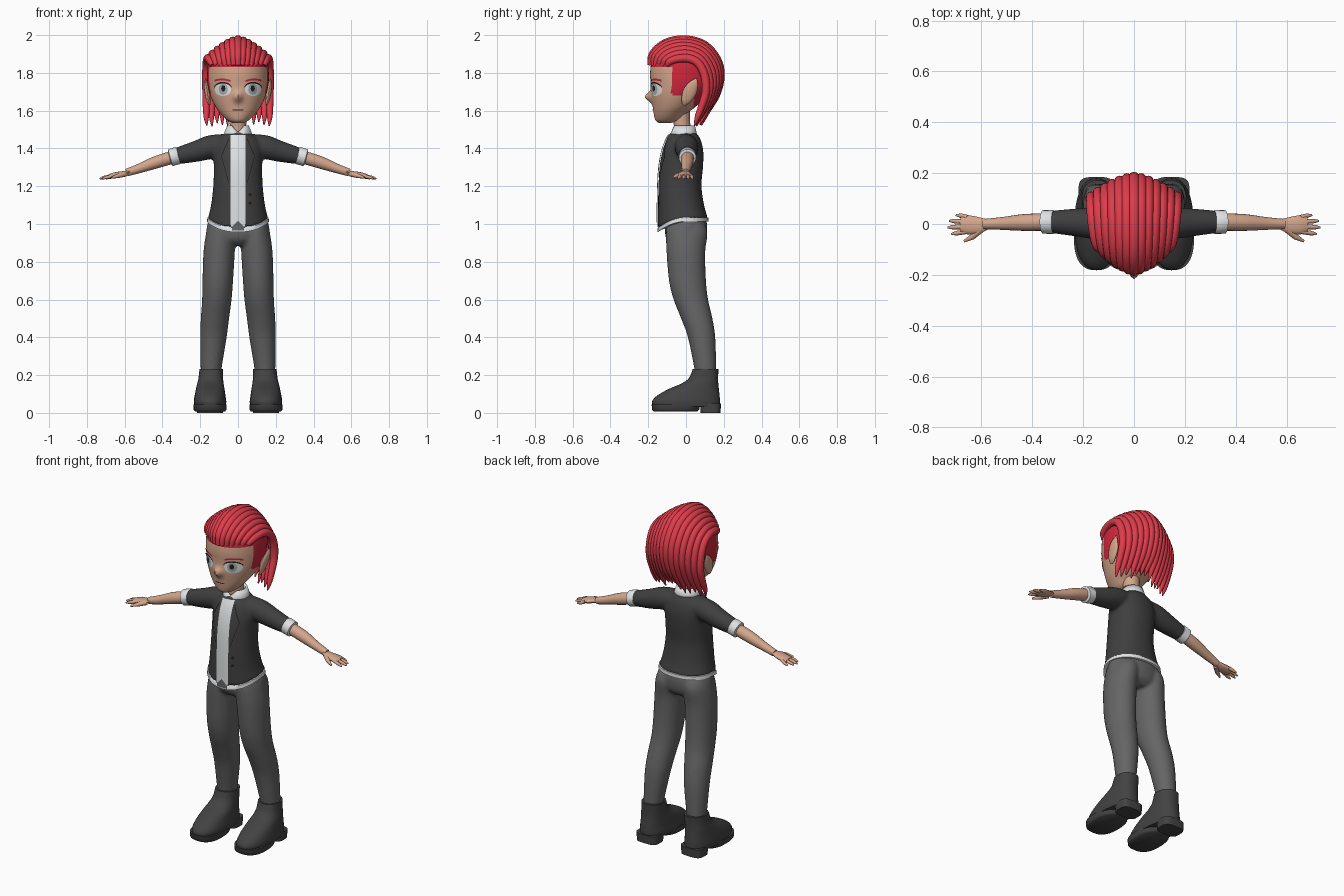
import bpy, bmesh, random
from math import sin, cos, pi, exp, radians, sqrt
from mathutils import Vector

random.seed(4)
cube = bpy.data.objects.get("Cube")
if cube:
    bpy.data.objects.remove(cube)


def paint(name, r, g, b):
    m = bpy.data.materials.new(name)
    m.use_nodes = True
    m.diffuse_color = (r, g, b, 1)
    m.node_tree.nodes["Principled BSDF"].inputs["Base Color"].default_value = (r, g, b, 1)
    return m


SKIN = paint("skin", .66, .38, .26)
HAIR = paint("hair red", .74, .045, .07)
SCALP = paint("scalp red", .62, .02, .045)
VEST = paint("vest charcoal", .05, .05, .05)
GREY = paint("trouser grey", .13, .13, .13)
SHOE = paint("shoe charcoal", .055, .055, .055)
WHITE = paint("shirt white", .74, .76, .77)
EYE = paint("eye white", .85, .85, .85)
IRIS = paint("iris grey", .4, .43, .45)
DARK = paint("dark line", .015, .012, .012)


def spline(pts, n):
    """Smooth curve of n steps through tuples of any length."""
    out = []
    last = len(pts) - 1
    for k in range(n + 1):
        s = k / n * last
        i = min(int(s), last - 1)
        t = s - i
        quad = [pts[min(max(j, 0), last)] for j in (i - 1, i, i + 1, i + 2)]
        out.append(tuple(.5 * (2 * b + (c - a) * t + (2 * a - 5 * b + 4 * c - d) * t * t
                               + (3 * b - a - 3 * c + d) * t ** 3) for a, b, c, d in zip(*quad)))
    return out


def ovals(rings, side=1, p=2, n=40):
    """Level outlines from (height, centre x, half width, front y, back y)."""
    def bend(v):
        return (1 if v > 0 else -1) * abs(v) ** (2 / p)
    return [[Vector((side * cx + hx * bend(cos(2 * pi * k / n)),
                     (f + b) / 2 + (b - f) / 2 * bend(sin(2 * pi * k / n)), z))
             for k in range(n)] for z, cx, hx, f, b in rings]


def tube(pts, axis, flat=1, n=12):
    """Round sections along (x, y, z, radius) points."""
    axis = Vector(axis)
    pos = [Vector(p[:3]) for p in pts]
    out = []
    for i, p in enumerate(pos):
        t = (pos[min(i + 1, len(pos) - 1)] - pos[max(i - 1, 0)]).normalized()
        a = (axis - t * axis.dot(t)).normalized()
        b = t.cross(a) * flat
        out.append([p + (a * cos(2 * pi * k / n) + b * sin(2 * pi * k / n)) * pts[i][3]
                    for k in range(n)])
    return out


def finish(name, bm, mat):
    me = bpy.data.meshes.new(name)
    bm.to_mesh(me)
    bm.free()
    me.materials.append(mat)
    me.shade_smooth()
    me.set_sharp_from_angle(angle=radians(50))
    ob = bpy.data.objects.new(name, me)
    bpy.context.collection.objects.link(ob)
    return ob


def loft(name, mat, *shapes, cap=True, warp=None, blend=False):
    bm = bmesh.new()
    for rings in shapes:
        vs = [[bm.verts.new(warp(p) if warp else p) for p in ring] for ring in rings]
        for lo, hi in zip(vs, vs[1:]):
            for k in range(len(lo)):
                j = (k + 1) % len(lo)
                bm.faces.new((lo[k], lo[j], hi[j], hi[k]))
        if cap:
            bm.faces.new(vs[0])
            bm.faces.new(vs[-1])
    bmesh.ops.recalc_face_normals(bm, faces=bm.faces)
    ob = finish(name, bm, mat)
    if blend:
        rm = ob.modifiers.new("merge", 'REMESH')
        rm.mode, rm.voxel_size, rm.use_smooth_shade = 'VOXEL', .009, True
        sm = ob.modifiers.new("soften", 'SMOOTH')
        sm.factor, sm.iterations = .5, 5
    return ob


def front(rings, x, z, p):
    """Front y of a lofted body at x, z."""
    z = min(max(z, rings[0][0]), rings[-1][0])
    for a, b in zip(rings, rings[1:]):
        if z <= b[0]:
            break
    t = (z - a[0]) / (b[0] - a[0])
    hx, f, k = (a[i] + (b[i] - a[i]) * t for i in (2, 3, 4))
    return (f + k) / 2 - (k - f) / 2 * max(0, 1 - abs(x / hx) ** p) ** (1 / p)


def band(name, mat, body, x0, x1, low, high, lift=.003, p=2, n=16):
    """Thin patch hugging the front of a body between two curves."""
    bm = bmesh.new()
    cols = []
    for i in range(n + 1):
        x = x0 + (x1 - x0) * i / n
        zs = [low(x) + (high(x) - low(x)) * j / n for j in range(n + 1)]
        cols.append([bm.verts.new((x, front(body, x, z, p) - lift, z)) for z in zs])
    for a, b in zip(cols, cols[1:]):
        for j in range(n):
            bm.faces.new((a[j], b[j], b[j + 1], a[j + 1]))
    bm.normal_update()
    for f in bm.faces:
        if f.normal.y > 0:
            f.normal_flip()
    return finish(name, bm, mat)


def disc(name, mat, body, cx, cz, rx, rz, lift, p=2):
    def h(x):
        return rz * sqrt(max(0, 1 - ((x - cx) / rx) ** 2)) + .0003
    return band(name, mat, body, cx - rx, cx + rx, lambda x: cz - h(x), lambda x: cz + h(x), lift, p)


# Head with a small nose; the sides and back are coloured as scalp
HEAD = spline([(1.535, 0, .03, -.145, -.08), (1.55, 0, .058, -.162, -.03), (1.58, 0, .088, -.17, 0),
               (1.62, 0, .118, -.176, .05), (1.68, 0, .147, -.185, .12), (1.74, 0, .161, -.187, .155),
               (1.80, 0, .163, -.19, .165), (1.86, 0, .155, -.18, .16), (1.92, 0, .12, -.14, .13),
               (1.96, 0, .06, -.08, .08)], 54)


def nose(v):
    if v.y < -.1:
        v.y -= .034 * exp(-(v.x / .02) ** 2 - ((v.z - 1.672) / .024) ** 2)
    return v


head = loft("head", SKIN, ovals(HEAD, n=72), warp=nose)
head.data.materials.append(SCALP)
for f in head.data.polygons:
    c = f.center
    f.material_index = int(c.z > 1.835 or (c.y > -.075 and c.z > 1.685) or (c.y > .04 and c.z > 1.6))
loft("neck", SKIN, tube([(0, -.02, 1.44, .045), (0, -.02, 1.52, .043), (0, -.03, 1.6, .05)], (1, 0, 0), n=24))

# Face details and ears
for s, tag in ((1, "left"), (-1, "right")):
    disc(tag + "_eye", EYE, HEAD, s * .08, 1.712, .044, .034, .003)
    disc(tag + "_iris", IRIS, HEAD, s * .078, 1.714, .024, .030, .005)
    disc(tag + "_pupil", DARK, HEAD, s * .078, 1.718, .011, .016, .007)

    def lid(x, s=s):
        return 1.712 + .034 * sqrt(max(0, 1 - ((x - s * .08) / .048) ** 2))
    band(tag + "_lash", DARK, HEAD, s * .034, s * .126, lambda x: lid(x) - .002, lambda x: lid(x) + .006, .006)

    def arch(x):
        return 1.765 - 4 * (abs(x) - .085) ** 2
    band(tag + "_eyebrow", SCALP, HEAD, s * .04, s * .125, lambda x: arch(x) - .005, lambda x: arch(x) + .005)
    loft(tag + "_ear", SKIN, tube(spline([(s * .15, -.012, 1.63, .008), (s * .157, 0, 1.655, .026),
                                          (s * .163, .02, 1.70, .036), (s * .17, .04, 1.74, .025),
                                          (s * .172, .055, 1.77, .004)], 16), (0, 1, 0), flat=.4))
band("mouth", DARK, HEAD, -.03, .03, lambda x: 1.602, lambda x: 1.607)

# Hair braids: one middle and one side profile, blended across the head
MIDDLE = [(-.19, 1.84), (-.178, 1.90), (-.11, 1.958), (-.01, 1.977), (.095, 1.95), (.165, 1.87),
          (.184, 1.78), (.16, 1.68), (.12, 1.60), (.09, 1.54)]
SIDE = [(-.10, 1.84), (-.085, 1.86), (-.04, 1.875), (.02, 1.875), (.07, 1.845), (.10, 1.78),
        (.105, 1.70), (.085, 1.63), (.06, 1.57), (.045, 1.53)]
SPREAD = [.135, .145, .155, .162, .166, .168, .168, .168, .168, .165]
COUNT = 13
braids = []
for i in range(COUNT):
    u = 2 * i / (COUNT - 1) - 1
    w = abs(u) ** 1.5
    drop = random.uniform(-.02, .03)
    pts = []
    for k, (m, e, x) in enumerate(zip(MIDDLE, SIDE, SPREAD)):
        r = (.014, .019, .021, .022, .022, .022, .021, .019, .014, .003)[k]
        low = drop * max(0, k - 7) / 2
        pts.append((u * x, m[0] + (e[0] - m[0]) * w, m[1] + (e[1] - m[1]) * w + low, r))
    braids.append(tube(spline(pts, 40), (1, 0, 0)))
loft("hair_braids", HAIR, *braids)

# Vest with short sleeves, hem dipping at the front
TORSO = spline([(1.03, 0, .16, -.148, .116), (1.1, 0, .143, -.148, .096), (1.2, 0, .131, -.146, .082),
                (1.3, 0, .128, -.14, .09), (1.38, 0, .13, -.126, .092), (1.44, 0, .115, -.106, .08),
                (1.475, 0, .075, -.088, .06), (1.49, 0, .05, -.07, .045)], 35)


def hem(v):
    if v.y < 0:
        v.z -= .055 * (v.y / .148) ** 2 * min(1, max(0, (1.15 - v.z) / .11))
    return v


sleeves = [tube(spline([(s * .04, 0, 1.42, .058), (s * .14, .002, 1.408, .063), (s * .22, .006, 1.385, .056),
                        (s * .335, .008, 1.357, .043)], 16), (0, 1, 0), n=24) for s in (1, -1)]
loft("vest", VEST, ovals(TORSO, p=2.2), *sleeves, warp=hem, blend=True)
loft("shirt_hem", WHITE, ovals([(1.012, 0, .155, -.142, .111), (1.014, 0, .164, -.151, .119),
                                (1.034, 0, .162, -.15, .118), (1.036, 0, .15, -.14, .108)], p=2.2), warp=hem)
band("shirt_front", WHITE, TORSO, -.04, .04, lambda x: .985 + max(0, .032 - abs(x)),
     lambda x: 1.475, .007, 2.2, 24)
band("trouser_fly", GREY, TORSO, -.032, .032, lambda x: .965, lambda x: .986 + max(0, .032 - abs(x)), .006, 2.2)
for s, tag in ((1, "left"), (-1, "right")):
    for part, base, slope in (("upper", 1.36, -2.3), ("lower", 1.36, 3.6)):
        def edge(x, base=base, slope=slope):
            return base + slope * (abs(x) - .088)
        band(tag + "_lapel_" + part, DARK, TORSO, s * .048, s * .088, lambda x: edge(x) - .006,
             lambda x: edge(x) + .006, .005, 2.2)
for z in (1.155, 1.11):
    disc("vest_button", DARK, TORSO, .064, z, .008, .008, .006, 2.2)

# Collar, notched at the throat
def notch(v):
    if v.y < -.03 and v.z > 1.48:
        v.z -= .035 * max(0, 1 - abs(v.x) / .035)
    return v


collar = loft("collar", WHITE, ovals([(1.462, 0, .08, -.093, .06), (1.49, 0, .07, -.084, .055),
                                      (1.522, 0, .057, -.074, .047)]), cap=False, warp=notch)
collar.modifiers.new("cloth", 'SOLIDIFY').thickness = .01

# Cuffs, forearms and hands
for s, tag in ((1, "left"), (-1, "right")):
    loft(tag + "_cuff", WHITE, tube([(s * .314, .008, 1.364, .042), (s * .318, .008, 1.363, .047),
                                     (s * .358, .008, 1.351, .046), (s * .362, .008, 1.35, .036)], (0, 1, 0), n=24))
    loft(tag + "_forearm", SKIN, tube(spline([(s * .33, .008, 1.358, .034), (s * .43, .006, 1.328, .033),
                                              (s * .52, .002, 1.295, .025), (s * .59, 0, 1.272, .02)], 16),
                                      (0, 1, 0), n=20))
    palm = tube(spline([(s * .565, 0, 1.279, .016), (s * .61, -.005, 1.267, .032), (s * .65, -.004, 1.259, .037),
                        (s * .682, -.003, 1.252, .03)], 12), (0, 1, 0), flat=.4, n=16)
    digits = []
    for y, reach in ((.026, .70), (.009, .726), (-.010, .732), (-.029, .718)):
        digits.append(tube([(s * .655, y, 1.257, .010), (s * (reach - .02), y * 1.25, 1.246, .009),
                            (s * reach, y * 1.35, 1.24, .004)], (0, 1, 0), n=10))
    digits.append(tube([(s * .595, -.015, 1.266, .015), (s * .635, -.05, 1.255, .012),
                        (s * .668, -.068, 1.245, .005)], (0, 0, 1), n=10))
    loft(tag + "_hand", SKIN, palm, *digits)

# Trousers: hips and both legs merged
LEG = spline([(.2, .142, .054, .048, .158), (.24, .142, .056, .043, .16), (.4, .13, .07, .01, .155),
              (.5, .122, .075, -.026, .14), (.6, .112, .078, -.066, .117), (.7, .107, .081, -.09, .106),
              (.85, .1, .083, -.103, .102), (.95, .09, .079, -.106, .114), (1.0, .08, .075, -.1, .1)], 40)
HIPS = spline([(.885, 0, .1, -.07, .07), (.92, 0, .165, -.104, .104), (.98, 0, .166, -.112, .113),
               (1.03, 0, .153, -.105, .105)], 16)
loft("trousers", GREY, ovals(HIPS), ovals(LEG), ovals(LEG, -1), blend=True)

# Shoes: upper, front sole and heel block
UPPER = spline([(.035, .148, .083, -.175, .178), (.06, .148, .086, -.18, .18), (.09, .148, .082, -.155, .178),
                (.125, .147, .076, -.095, .174), (.155, .146, .07, -.025, .171), (.185, .144, .065, .016, .17),
                (.232, .142, .062, .036, .172)], 24)
SOLE = [(.008, .148, .08, -.17, .06), (.016, .148, .087, -.18, .07), (.045, .148, .088, -.182, .075)]
HEEL = [(0, .148, .068, .078, .183), (.05, .148, .07, .074, .185)]
for s, tag in ((1, "left"), (-1, "right")):
    loft(tag + "_shoe", SHOE, ovals(UPPER, s, 2.3))
    loft(tag + "_sole", SHOE, ovals(SOLE, s, 2.5))
    loft(tag + "_heel", SHOE, ovals(HEEL, s, 3.5))
